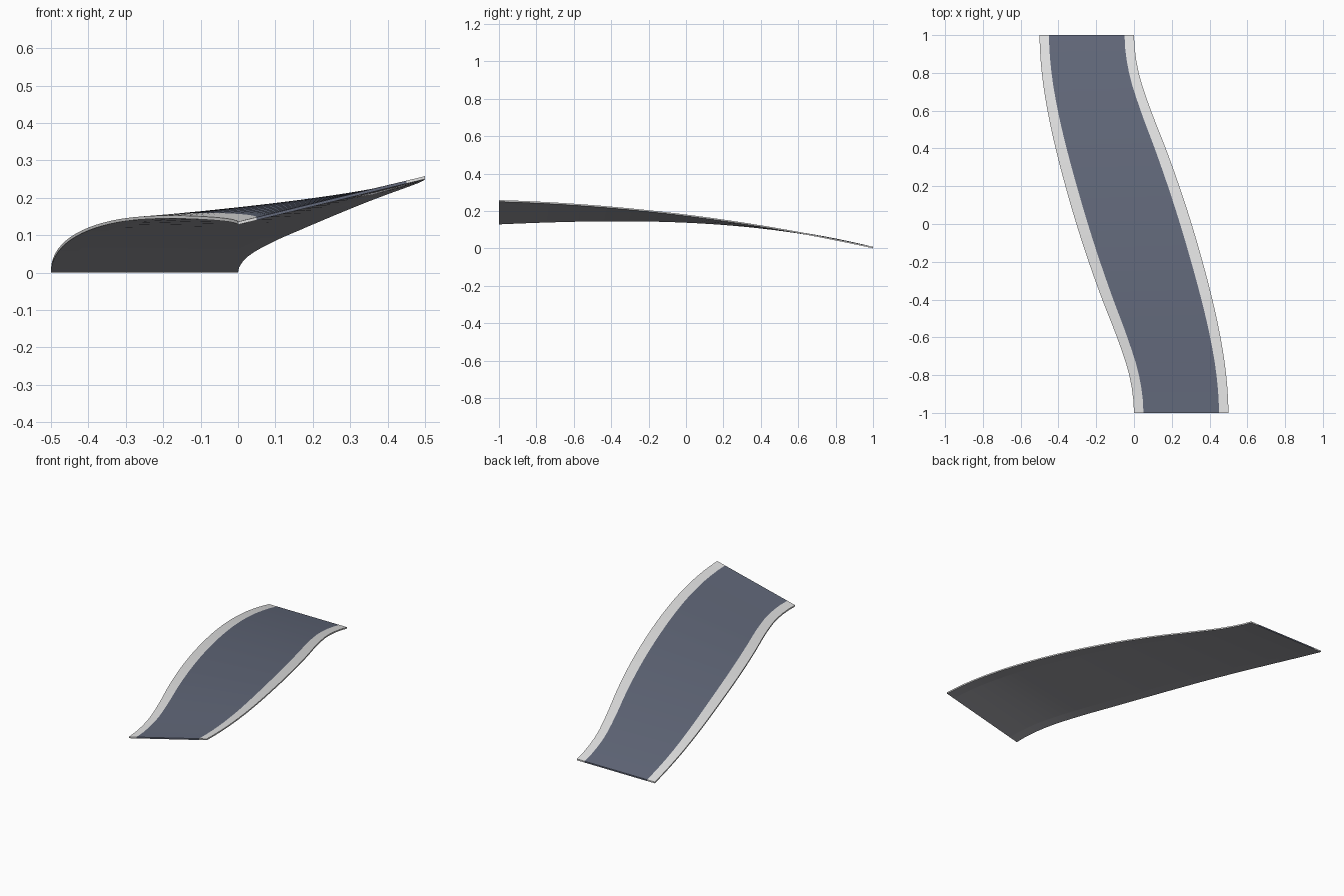
import bpy, bmesh, math

if "Cube" in bpy.data.objects:
    bpy.data.objects.remove(bpy.data.objects["Cube"])

def material(name, c):
    m = bpy.data.materials.new(name)
    m.diffuse_color = (*c, 1)
    m.use_nodes = True
    m.node_tree.nodes["Principled BSDF"].inputs["Base Color"].default_value = m.diffuse_color
    return m

MATS = [material("road_blue_grey", (0.122, 0.14, 0.195)),
        material("kerb_light_grey", (0.77, 0.77, 0.77)),
        material("underside_grey", (0.36, 0.36, 0.39))]
N = 30                  # steps along the ramp
THICK = 0.008

# sideways position of the right edge at equal steps from back to front
EDGE = (0, .025, .09, .168, .24, .305, .363, .415, .458, .488, .5)

def right_edge(s):
    """Smooth curve through EDGE, flat at both ends."""
    i = min(int(s * 10), 9)
    f = s * 10 - i
    slope = lambda k: (EDGE[k+1] - EDGE[k-1]) / 2 if 0 < k < 10 else 0
    return (EDGE[i] * (1 + 2*f) * (1-f)**2 + EDGE[i+1] * f*f * (3 - 2*f)
            + slope(i) * f * (1-f)**2 - slope(i+1) * f*f * (1-f))

# point on the underside; w runs 0..1 from left edge to right edge
def point(s, w):
    xl, xr = -right_edge(1 - s), right_edge(s)
    zl = 0.42*s - 0.292*s*s + 0.15*s*(s-0.5)*(s-1)
    zr = 0.44*s - 0.19*s*s
    return xl + (xr - xl) * w, 1 - 2*s, zl + (zr - zl) * w

# slab between two positions across the ramp
def strip(name, a, b, top_mat):
    bm = bmesh.new()
    rings = []
    for i in range(N + 1):
        ring = []
        for w, dz in ((a, 0), (b, 0), (b, THICK), (a, THICK)):
            x, y, z = point(i / N, w)
            ring.append(bm.verts.new((x, y, z + dz)))
        rings.append(ring)
    for p, q in zip(rings, rings[1:]):
        for k in range(4):
            if (k == 1 and b < 1) or (k == 3 and a > 0):
                continue        # no hidden walls between strips
            j = (k + 1) % 4
            f = bm.faces.new((p[j], p[k], q[k], q[j]))
            f.material_index = 2 if k == 0 else top_mat
    bm.faces.new(rings[0]).material_index = top_mat
    bm.faces.new(rings[-1][::-1]).material_index = top_mat
    bmesh.ops.recalc_face_normals(bm, faces=bm.faces)
    if sum(f.normal.z for f in bm.faces if f.material_index == 2) > 0:
        bmesh.ops.reverse_faces(bm, faces=bm.faces)
    me = bpy.data.meshes.new(name)
    bm.to_mesh(me)
    bm.free()
    for m in MATS:
        me.materials.append(m)
    ob = bpy.data.objects.new(name, me)
    bpy.context.collection.objects.link(ob)
    bpy.context.view_layer.objects.active = ob
    ob.select_set(True)
    bpy.ops.object.shade_smooth_by_angle(angle=math.radians(30))
    ob.select_set(False)

strip("road_surface", 0.1, 0.9, 0)
strip("left_kerb", 0, 0.1, 1)
strip("right_kerb", 0.9, 1, 1)
